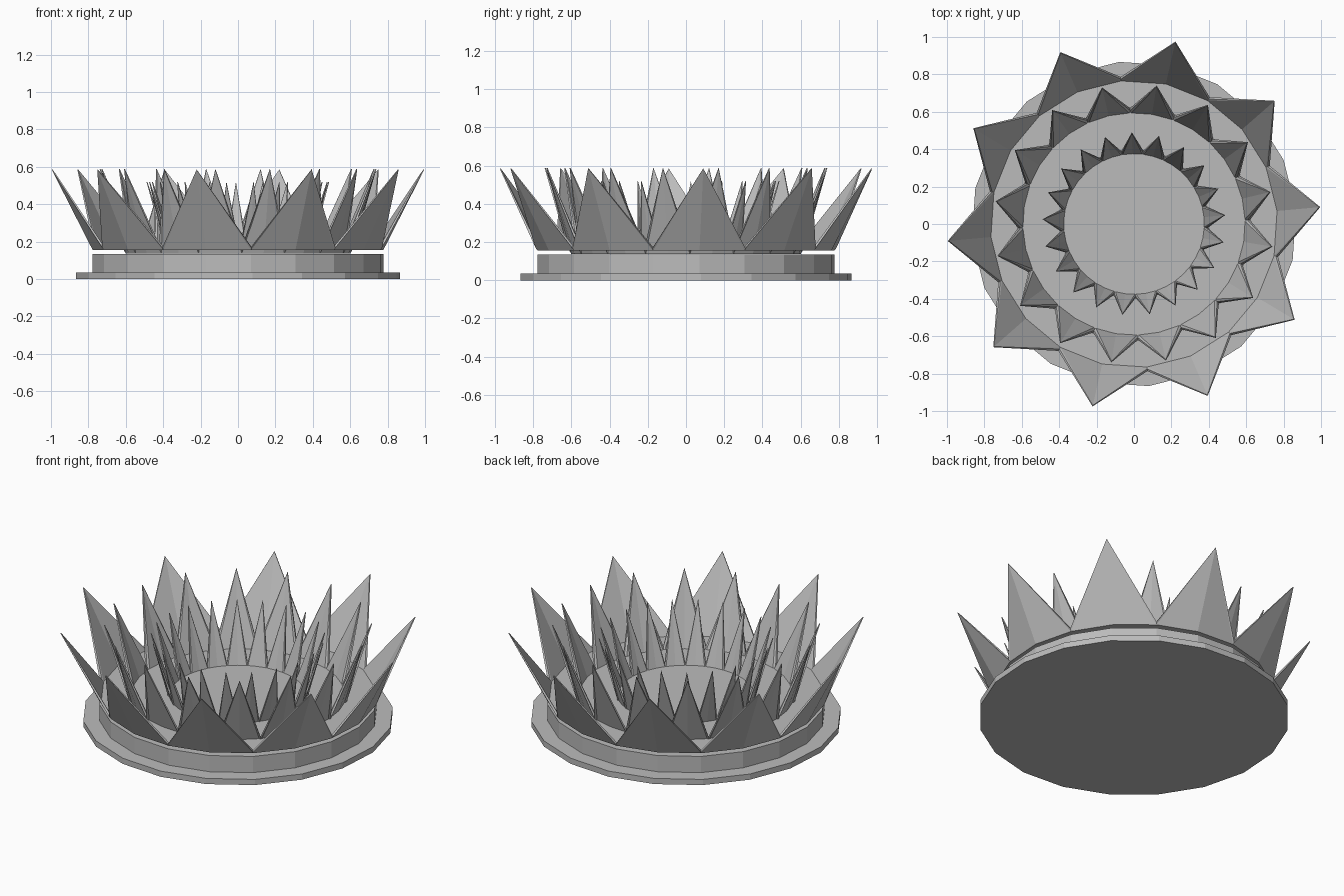
import bpy, bmesh
from math import sin, cos, radians, pi

cube = bpy.data.objects.get("Cube")
if cube:
    bpy.data.objects.remove(cube)

grey = bpy.data.materials.new("stone grey")
grey.use_nodes = True
colour = (0.5, 0.5, 0.5, 1)
grey.diffuse_color = colour
grey.node_tree.nodes["Principled BSDF"].inputs["Base Color"].default_value = colour


def polar(r, a, z):
    return (r * cos(a), r * sin(a), z)


def finish(name, bm):
    bmesh.ops.recalc_face_normals(bm, faces=bm.faces[:])
    mesh = bpy.data.meshes.new(name)
    bm.to_mesh(mesh)
    bm.free()
    mesh.materials.append(grey)
    obj = bpy.data.objects.new(name, mesh)
    bpy.context.collection.objects.link(obj)
    return obj


def disc(name, radius, z0, z1, sides, turn):
    """Flat-sided plate."""
    bm = bmesh.new()
    step = 2 * pi / sides
    rim = [bm.verts.new(polar(radius, radians(turn) + i * step, z0)) for i in range(sides)]
    face = bm.faces.new(rim)
    side = bmesh.ops.extrude_face_region(bm, geom=[face])
    top = [v for v in side["geom"] if isinstance(v, bmesh.types.BMVert)]
    bmesh.ops.translate(bm, verts=top, vec=(0, 0, z1 - z0))
    return finish(name, bm)


def petal_ring(name, count, turn, base_r, base_z, notch_r, notch_z, tip_r, tip_z, wall):
    """Crown of folded pointed petals around a flat floor, with thin walls."""
    bm = bmesh.new()
    n = 2 * count
    angles = [radians(turn) + i * pi / count for i in range(n)]

    def crown(dr, dz, tip_drop):
        low = [bm.verts.new(polar(base_r - dr, a, base_z + dz)) for a in angles]
        high = [bm.verts.new(polar(notch_r - dr, a, notch_z + dz) if i % 2
                             else polar(tip_r - tip_drop, a, tip_z))
                for i, a in enumerate(angles)]
        for i in range(n):
            j = (i + 1) % n
            # fold each petal along its middle line
            tip, notch = (i, j) if i % 2 == 0 else (j, i)
            bm.faces.new((low[tip], low[notch], high[tip]))
            bm.faces.new((low[notch], high[notch], high[tip]))
        bm.faces.new(low)
        return high

    outer = crown(0, 0, 0)
    inner = crown(wall, wall / 2, wall / 2)
    for i in range(n):
        j = (i + 1) % n
        bm.faces.new((outer[i], outer[j], inner[j], inner[i]))
    return finish(name, bm)


# Stepped base
disc("base_plate", 0.87, 0, 0.035, 20, 5.2)
disc("base_step", 0.78, 0.035, 0.135, 20, 5.2)

# Three nested rings of petals
petal_ring("outer_petals", 10, 5.2, 0.78, 0.155, 0.79, 0.168, 1.0, 0.585, 0.012)
petal_ring("middle_petals", 16, 13.2, 0.6, 0.137, 0.62, 0.168, 0.75, 0.588, 0.012)
petal_ring("inner_petals", 21, 91.3, 0.38, 0.137, 0.395, 0.168, 0.49, 0.52, 0.01)
